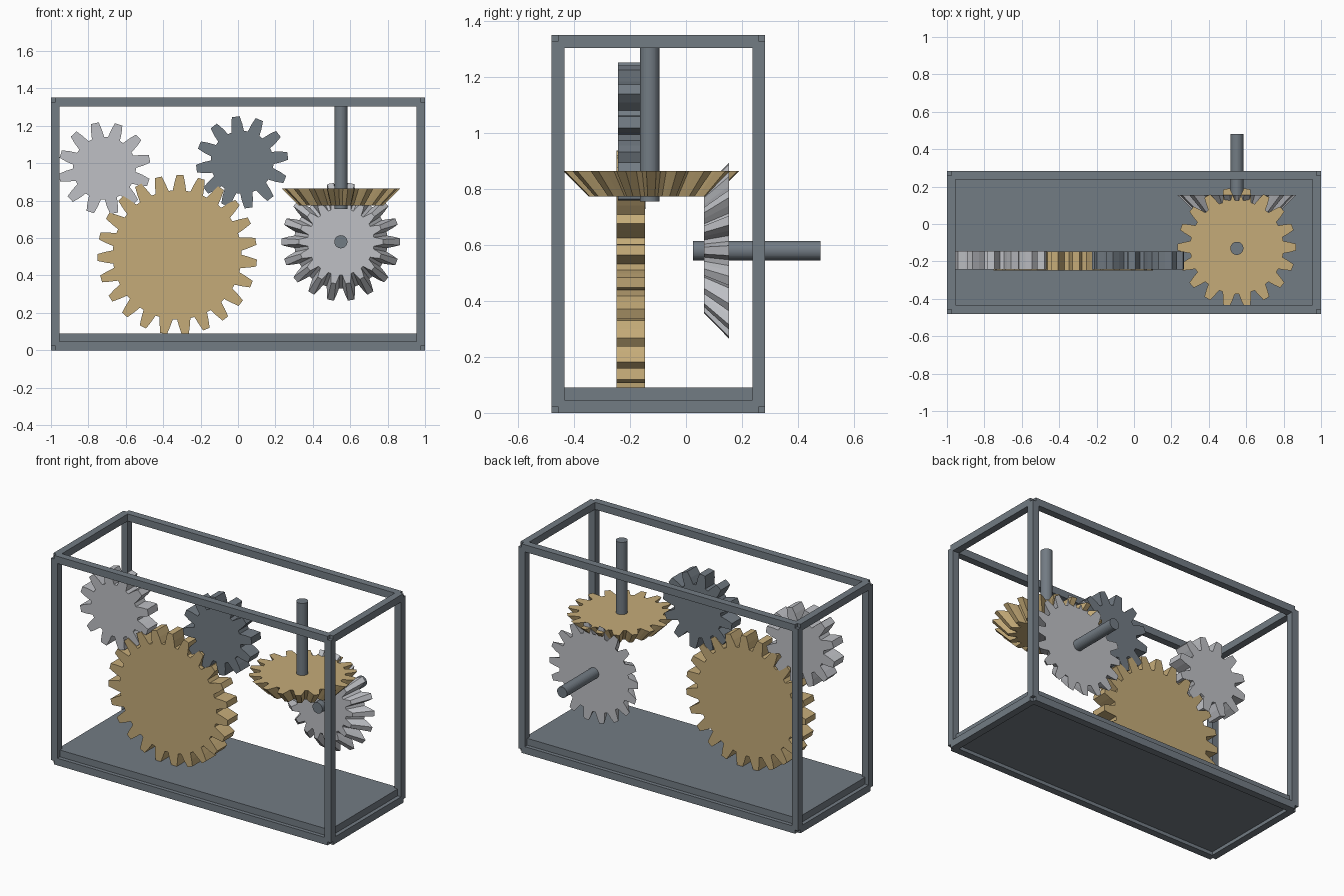
import bpy, bmesh, math
from mathutils import Vector

if "Cube" in bpy.data.objects:
    bpy.data.objects.remove(bpy.data.objects["Cube"])


def material(name, rgb):
    m = bpy.data.materials.new(name)
    m.diffuse_color = (*rgb, 1)
    m.use_nodes = True
    m.node_tree.nodes["Principled BSDF"].inputs["Base Color"].default_value = m.diffuse_color
    return m


BRASS = material("brass", (0.56, 0.41, 0.19))
STEEL = material("light_steel", (0.52, 0.53, 0.56))
SLATE = material("slate", (0.17, 0.20, 0.23))


def finish(name, bm, mat, loc=(0, 0, 0), rot=(0, 0, 0)):
    bmesh.ops.recalc_face_normals(bm, faces=bm.faces)
    me = bpy.data.meshes.new(name)
    bm.to_mesh(me)
    bm.free()
    me.materials.append(mat)
    ob = bpy.data.objects.new(name, me)
    ob.location, ob.rotation_euler = loc, rot
    bpy.context.collection.objects.link(ob)
    return ob


def add_box(bm, lo, hi):
    lo, hi = Vector(lo), Vector(hi)
    cube = bmesh.ops.create_cube(bm, size=1)
    for v in cube["verts"]:
        v.co = (lo + hi) / 2 + Vector(a * b for a, b in zip(v.co, hi - lo))


def gear(name, teeth, root, tip, depth, phase, mat, loc, rot=(0, 0, 0), scales=(1, 1)):
    """Toothed disc along local z; scales sets the size of the two ends (bevel gears)."""
    pitch = 2 * math.pi / teeth
    mid = root + (tip - root) * 0.5
    tooth = [(root, -0.38), (mid, -0.27), (tip, -0.16), (tip, 0.16), (mid, 0.27), (root, 0.38)]
    outline = []
    for i in range(teeth):
        for r, f in tooth:
            a = math.radians(phase) + (i + f) * pitch
            outline.append((r * math.cos(a), r * math.sin(a)))
    bm = bmesh.new()
    low, high = [[bm.verts.new((x * s, y * s, z)) for x, y in outline]
                 for s, z in zip(scales, (0, depth))]
    n = len(outline)
    bm.faces.new(low[::-1])
    bm.faces.new(high)
    for i in range(n):
        j = (i + 1) % n
        bm.faces.new((low[i], low[j], high[j], high[i]))
    return finish(name, bm, mat, loc, rot)


def shaft(name, length, loc, rot=(0, 0, 0)):
    bm = bmesh.new()
    bmesh.ops.create_cone(bm, cap_ends=True, segments=32, radius1=0.035, radius2=0.035, depth=length)
    return finish(name, bm, SLATE, loc, rot)


# Open box frame: twelve bars running between corner centre lines
LO, HI, T, INSET = (-1, -0.48, 0), (1, 0.283, 1.35), 0.046, 0.023
bm = bmesh.new()
for axis in range(3):
    u, v = [k for k in range(3) if k != axis]
    for su in (0, 1):
        for sv in (0, 1):
            lo, hi = [0] * 3, [0] * 3
            lo[axis], hi[axis] = LO[axis] + INSET, HI[axis] - INSET
            for k, side in ((u, su), (v, sv)):
                lo[k] = HI[k] - T if side else LO[k]
                hi[k] = lo[k] + T
            add_box(bm, lo, hi)
finish("frame", bm, SLATE)

# Floor plate
bm = bmesh.new()
add_box(bm, (-0.975, -0.455, 0.022), (0.975, 0.258, 0.09))
finish("floor_plate", bm, SLATE)

# Spur gears facing the front
FRONT = (math.pi / 2, 0, 0)
gear("large_gear", 23, 0.345, 0.427, 0.103, 88, BRASS, (-0.325, -0.146, 0.51), FRONT)
gear("left_pinion", 12, 0.168, 0.247, 0.099, 12, STEEL, (-0.714, -0.144, 0.973), FRONT)
gear("right_pinion", 12, 0.168, 0.247, 0.095, 8, SLATE, (0.022, -0.148, 1.005), FRONT)

# Bevel gear pair and their shafts
gear("upper_bevel_gear", 18, 0.25, 0.317, 0.092, 80, BRASS, (0.55, -0.124, 0.773), scales=(0.71, 1))
gear("lower_bevel_gear", 18, 0.25, 0.317, 0.09, 80, STEEL, (0.55, 0.154, 0.58), FRONT, (1, 0.71))
shaft("upright_shaft", 0.575, (0.55, -0.13, 1.0435))
shaft("rear_shaft", 0.455, (0.55, 0.2525, 0.58), FRONT)
